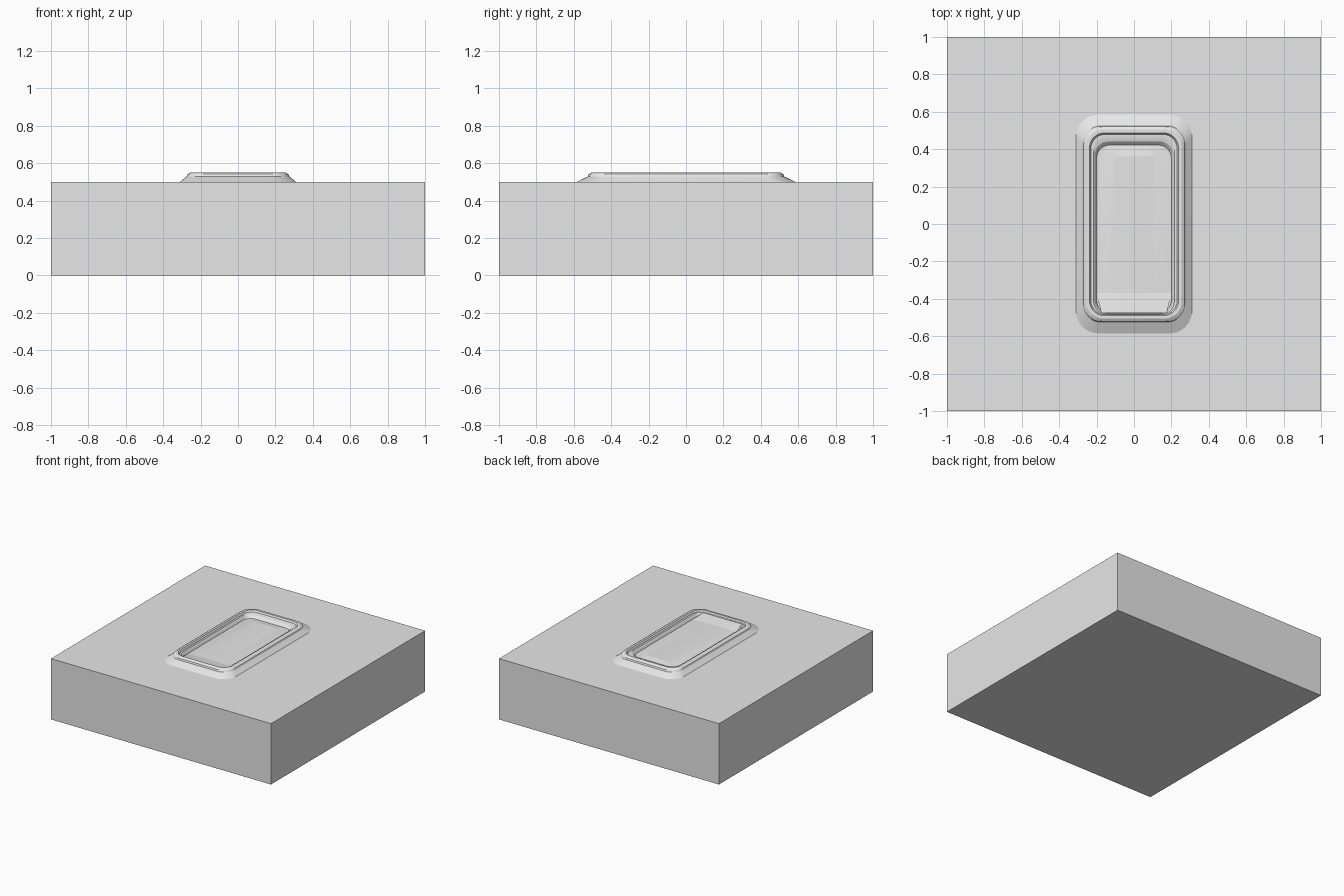
import bpy, bmesh, math

if "Cube" in bpy.data.objects:
    bpy.data.objects.remove(bpy.data.objects["Cube"])

grey = bpy.data.materials.new("light_grey")
grey.diffuse_color = (0.8, 0.8, 0.8, 1)
grey.use_nodes = True
grey.node_tree.nodes["Principled BSDF"].inputs["Base Color"].default_value = grey.diffuse_color


def finish(bm, name, smooth=None):
    bmesh.ops.recalc_face_normals(bm, faces=bm.faces)
    me = bpy.data.meshes.new(name)
    bm.to_mesh(me)
    bm.free()
    ob = bpy.data.objects.new(name, me)
    bpy.context.collection.objects.link(ob)
    me.materials.append(grey)
    if smooth:
        bpy.ops.object.select_all(action='DESELECT')
        ob.select_set(True)
        bpy.context.view_layer.objects.active = ob
        bpy.ops.object.shade_smooth_by_angle(angle=math.radians(smooth))
    return ob


def rounded_ring(bm, hx, y0, y1, r, z, seg=8):
    """Rounded rectangle of vertices spanning +-hx and y0..y1."""
    ring = []
    corners = [(hx - r, y1 - r), (r - hx, y1 - r), (r - hx, y0 + r), (hx - r, y0 + r)]
    for k, (cx, cy) in enumerate(corners):
        for i in range(seg + 1):
            a = math.pi / 2 * (k + i / seg)
            ring.append(bm.verts.new((cx + r * math.cos(a), cy + r * math.sin(a), z)))
    return ring


def bridge(bm, a, b, closed=True):
    n = len(a)
    for i in range(n if closed else n - 1):
        j = (i + 1) % n
        bm.faces.new((a[i], a[j], b[j], b[i]))


# square base block
bm = bmesh.new()
bmesh.ops.create_cube(bm, size=1)
for v in bm.verts:
    v.co = (v.co.x * 2, v.co.y * 2, (v.co.z + 0.5) * 0.5)
finish(bm, "base_block")

# flared skirt, raised rim, groove and recessed inner wall
profile = [
    (0.31, -0.585, 0.585, 0.12, 0.50),
    (0.275, -0.525, 0.525, 0.10, 0.529),
    (0.27, -0.52, 0.52, 0.10, 0.541),
    (0.255, -0.505, 0.505, 0.09, 0.55),
    (0.238, -0.49, 0.487, 0.08, 0.55),
    (0.230, -0.485, 0.479, 0.075, 0.537),
    (0.216, -0.482, 0.462, 0.07, 0.537),
    (0.208, -0.480, 0.440, 0.07, 0.530),
    (0.200, -0.478, 0.422, 0.07, 0.512),
]
bm = bmesh.new()
rings = [rounded_ring(bm, *p) for p in profile]
for a, b in zip(rings, rings[1:]):
    bridge(bm, a, b)
bm.faces.new(rings[-1])
finish(bm, "rim", 25)

# gently crowned panel with a sloping lower end
bm = bmesh.new()
rows = []
for y, hx, z, crown in [(-0.475, 0.175, 0.534, 0.0), (-0.37, 0.20, 0.512, 0.006),
                        (0.36, 0.185, 0.514, 0.010), (0.418, 0.14, 0.512, 0.002)]:
    row = []
    for i in range(13):
        t = i / 6 - 1
        row.append(bm.verts.new((hx * t, y, z + crown * (1 - t * t))))
    rows.append(row)
for a, b in zip(rows, rows[1:]):
    bridge(bm, a, b, closed=False)
panel = finish(bm, "inner_panel", 8)
# make sure the open panel faces upward
if panel.data.polygons[0].normal.z < 0:
    panel.data.flip_normals()
